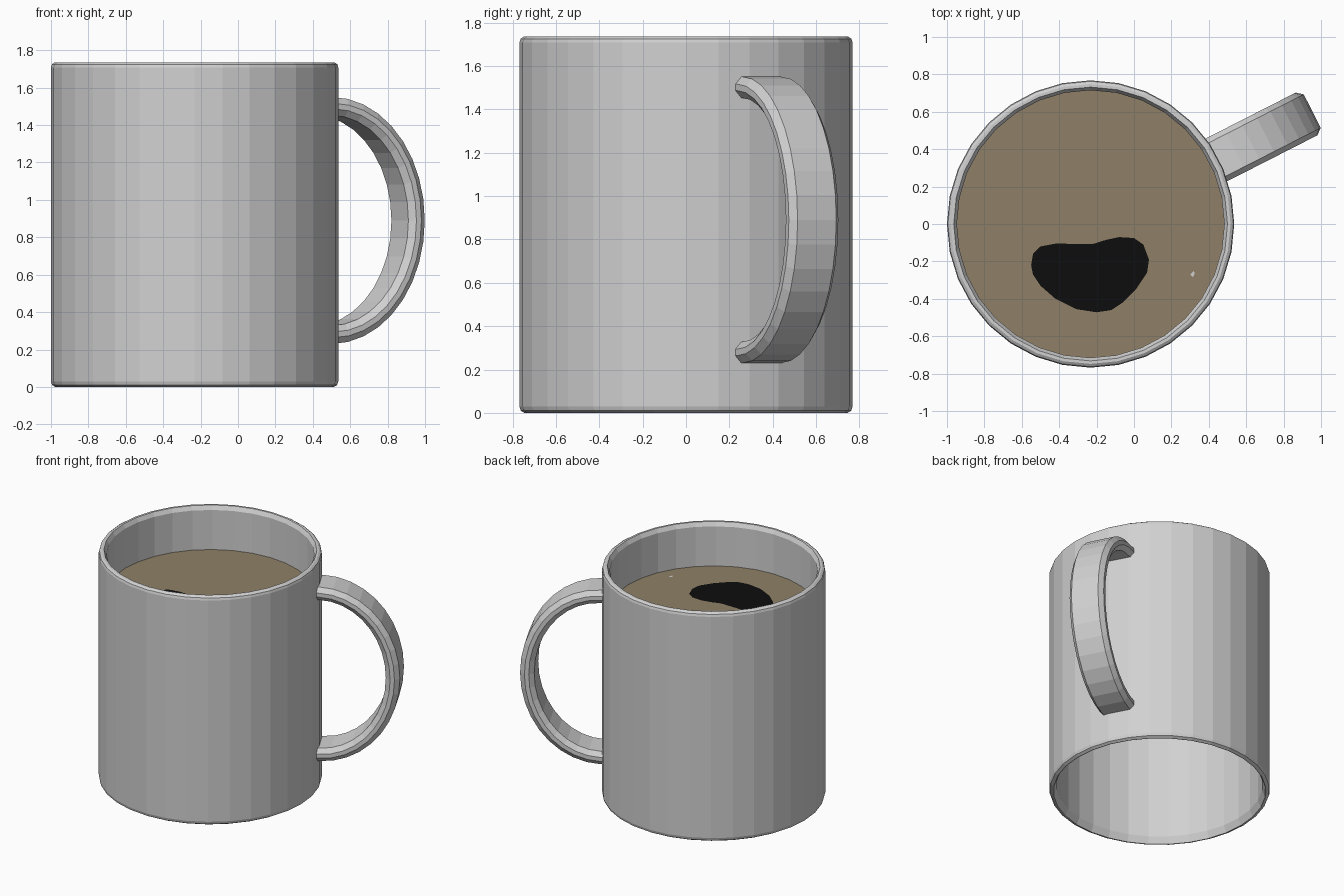
import bpy
import bmesh
from math import cos, sin, pi, radians
from mathutils import Matrix, Vector

cube = bpy.data.objects.get("Cube")
if cube:
    bpy.data.objects.remove(cube, do_unlink=True)

AXIS = Vector((-0.232, 0, 0))      # centre line of the mug
SIDES = 32
LIQUID_Z = 1.405


def material(name, rgb):
    mat = bpy.data.materials.new(name)
    mat.use_nodes = True
    mat.diffuse_color = (*rgb, 1)
    mat.node_tree.nodes["Principled BSDF"].inputs["Base Color"].default_value = (*rgb, 1)
    return mat


def finish(name, bm, mat, location=AXIS, turn=0):
    bmesh.ops.recalc_face_normals(bm, faces=bm.faces)
    mesh = bpy.data.meshes.new(name)
    bm.to_mesh(mesh)
    bm.free()
    mesh.materials.append(mat)
    obj = bpy.data.objects.new(name, mesh)
    obj.matrix_world = Matrix.Translation(location) @ Matrix.Rotation(turn, 4, "Z")
    bpy.context.collection.objects.link(obj)
    return obj


def bridge(bm, rings, closed):
    """Join neighbouring rings of vertices with quads."""
    count = len(rings)
    for i in range(count if closed else count - 1):
        a, b = rings[i], rings[(i + 1) % count]
        for j in range(len(a)):
            k = (j + 1) % len(a)
            bm.faces.new((a[j], a[k], b[k], b[j]))


def plate(name, outline, z, mat):
    """Flat painted shape, slightly above the liquid."""
    bm = bmesh.new()
    bm.faces.new([bm.verts.new((x, y, 0)) for x, y in outline])
    obj = finish(name, bm, mat, Vector((0, 0, z)))
    if obj.data.polygons[0].normal.z < 0:
        obj.data.flip_normals()
    return obj


ceramic = material("grey ceramic", (0.64, 0.64, 0.64))
coffee = material("milky brown", (0.275, 0.216, 0.135))
black = material("black", (0.004, 0.004, 0.004))

# Mug wall: a bevelled tube, open at the top and underneath
profile = [(0.768, 0.03), (0.762, 0.01), (0.745, 0), (0.737, 0), (0.715, 0.05),
           (0.715, 1.705), (0.732, 1.735), (0.748, 1.735), (0.763, 1.725), (0.768, 1.708)]
bm = bmesh.new()
rings = []
for i in range(SIDES):
    a = 2 * pi * i / SIDES
    rings.append([bm.verts.new((r * cos(a), r * sin(a), z)) for r, z in profile])
bridge(bm, rings, True)
finish("mug_wall", bm, ceramic)

# Handle: chamfered band swept along half an ellipse
half, cham, thick = 0.128, 0.034, 0.098
flat = half - 0.028
section = [(flat, 0), (half, cham), (half, thick - cham), (flat, thick)]
section += [(-u, o) for u, o in reversed(section)]
bm = bmesh.new()
rings = []
STEPS = 18
for i in range(STEPS + 1):
    t = -pi / 2 + pi * i / STEPS
    rings.append([bm.verts.new((0.77 + (0.56 - o) * cos(t), u, 0.89 + (0.66 - o) * sin(t)))
                  for u, o in section])
# Short straight roots reaching into the wall
for end, at in ((rings[0], 0), (rings[-1], len(rings))):
    root = [bm.verts.new((0.735, v.co.y, v.co.z)) for v in end]
    rings.insert(at if at == 0 else len(rings), root)
bridge(bm, rings, False)
for end in (rings[0], rings[-1]):
    bm.faces.new(end)
finish("handle", bm, ceramic, turn=radians(27))

# Liquid surface
bm = bmesh.new()
bmesh.ops.create_circle(bm, cap_ends=True, segments=SIDES, radius=0.715)
finish("liquid", bm, coffee, AXIS + Vector((0, 0, LIQUID_Z)))

# Dark patch and a tiny light fleck on the liquid
patch = [(-0.55, -0.22), (-0.54, -0.16), (-0.5, -0.12), (-0.42, -0.105), (-0.22, -0.107),
         (-0.15, -0.085), (-0.08, -0.07), (0, -0.075), (0.05, -0.11), (0.08, -0.19),
         (0.07, -0.26), (0.01, -0.35), (-0.06, -0.42), (-0.12, -0.46), (-0.2, -0.472),
         (-0.31, -0.455), (-0.42, -0.4), (-0.5, -0.33), (-0.54, -0.27)]
plate("dark_patch", patch, LIQUID_Z + 0.004, black)
plate("light_fleck", [(0.3, -0.27), (0.32, -0.25), (0.325, -0.265), (0.315, -0.285)],
      LIQUID_Z + 0.004, ceramic)
